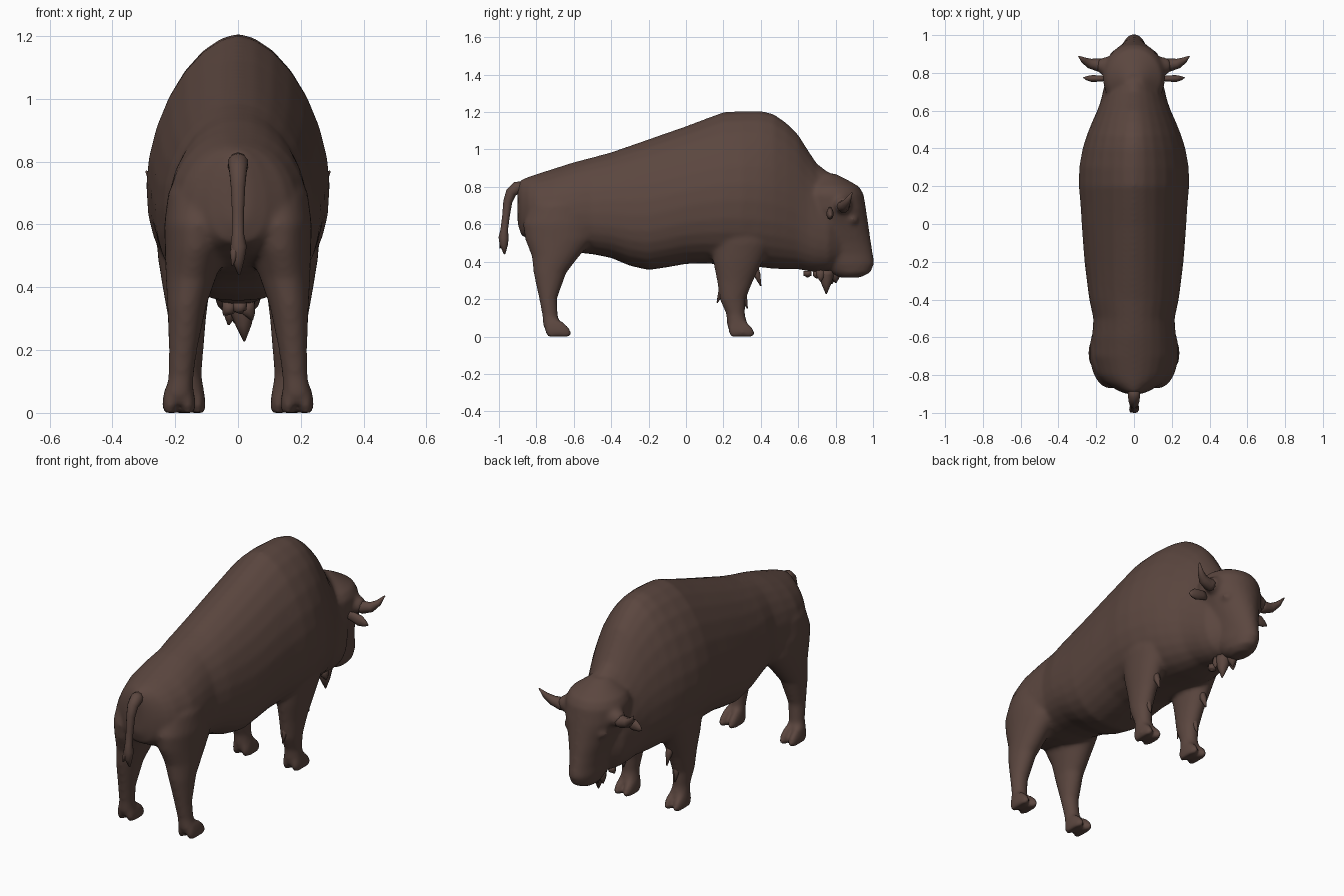
import bpy, bmesh, math
from mathutils import Vector

hide = bpy.data.materials.new("dark brown hide")
hide.diffuse_color = (0.105, 0.062, 0.050, 1)
N = 28


def power(v, e):
    return math.copysign(abs(v) ** e, v)


def loft(bm, rings):
    """Skin a list of closed rings and cap both ends."""
    loops = [[bm.verts.new(p) for p in r] for r in rings]
    for a, b in zip(loops, loops[1:]):
        n = len(a)
        for i in range(n):
            bm.faces.new((a[i], a[(i + 1) % n], b[(i + 1) % n], b[i]))
    bm.faces.new(loops[0])
    bm.faces.new(loops[-1])


def body_ring(y, top, bot, hw, pt=1.9, pb=2.4, f=0.42):
    """Egg-shaped slice across the body."""
    mid = bot + (top - bot) * f
    pts = []
    for i in range(N):
        a = 2 * math.pi * i / N
        c, s = math.cos(a), math.sin(a)
        p = pt if s > 0 else pb
        h = top - mid if s > 0 else mid - bot
        pts.append((hw * power(c, 2 / p), y, mid + h * power(s, 2 / p)))
    return pts


def flat_ring(z, y0, y1, x, hw, p=2.0, n=N):
    """Horizontal slice for legs, toes and head."""
    pts = []
    for i in range(n):
        a = 2 * math.pi * i / n
        pts.append((x + hw * power(math.cos(a), 2 / p),
                    (y0 + y1) / 2 + (y1 - y0) / 2 * power(math.sin(a), 2 / p), z))
    return pts


def tube(bm, path, flat=1.0, side=Vector((0, 0, 1)), n=10):
    """Tapered tube along (x, y, z, radius) points."""
    pts = [Vector(p[:3]) for p in path]
    rings = []
    for i, p in enumerate(pts):
        t = (pts[min(i + 1, len(pts) - 1)] - pts[max(i - 1, 0)]).normalized()
        u = t.cross(side).normalized()
        v = t.cross(u).normalized()
        r = path[i][3]
        rings.append([p + u * r * math.cos(k * 2 * math.pi / n)
                      + v * r * flat * math.sin(k * 2 * math.pi / n) for k in range(n)])
    loft(bm, rings)


def finish(name, bm):
    bmesh.ops.recalc_face_normals(bm, faces=bm.faces[:])
    me = bpy.data.meshes.new(name)
    bm.to_mesh(me)
    bm.free()
    me.materials.append(hide)
    ob = bpy.data.objects.new(name, me)
    bpy.context.collection.objects.link(ob)
    for f in me.polygons:
        f.use_smooth = True
    return ob


# torso, hump and neck: y, top, bottom, half width
bm = bmesh.new()
torso = [(-.90, .815, .60, .04), (-.88, .838, .54, .09), (-.84, .855, .52, .155),
         (-.8, .868, .50, .188),
         (-.7, .90, .47, .222), (-.6, .932, .45, .222), (-.5, .958, .44, .215),
         (-.4, .985, .42, .237), (-.3, 1.02, .378, .25), (-.2, 1.055, .355, .262),
         (-.1, 1.09, .37, .27), (0, 1.125, .388, .277), (.1, 1.163, .39, .283),
         (.2, 1.20, .385, .292), (.3, 1.207, .38, .29), (.4, 1.207, .37, .272),
         (.47, 1.19, .362, .25), (.54, 1.14, .36, .222), (.6, 1.08, .36, .195),
         (.65, 1.0, .35, .177), (.7, .925, .345, .165), (.76, .88, .35, .15),
         (.82, .83, .38, .11)]
loft(bm, [body_ring(y, t, b, w, 1.75 + .2 * min(1, max(0, .2 - y) / .6))
          for y, t, b, w in torso])

# head: z, back y, front y, half width
head = [(.315, .82, .93, .04), (.34, .77, .985, .066), (.39, .70, 1.008, .08),
        (.44, .66, 1.0, .085), (.5, .62, .99, .10), (.6, .6, .975, .132),
        (.68, .6, .963, .162), (.76, .6, .95, .165), (.80, .62, .928, .145),
        (.84, .66, .86, .09), (.87, .69, .80, .05)]
loft(bm, [flat_ring(z, a, b, 0, w) for z, a, b, w in head])

# legs: z, back y, front y, x centre, half width
front_leg = [(.8, .17, .42, .15, .07), (.65, .13, .45, .165, .095),
             (.5, .135, .46, .168, .088), (.4, .145, .41, .165, .075),
             (.3, .165, .36, .162, .06), (.2, .18, .32, .16, .05),
             (.12, .215, .315, .158, .042), (.06, .22, .33, .156, .05),
             (.03, .23, .32, .156, .045)]
hind_leg = [(.77, -.77, -.56, .10, .08), (.70, -.835, -.51, .12, .103),
            (.6, -.872, -.48, .127, .108), (.52, -.86, -.49, .135, .098),
            (.43, -.825, -.57, .15, .08), (.34, -.815, -.64, .163, .062),
            (.2, -.785, -.69, .175, .045), (.11, -.768, -.685, .182, .04),
            (.06, -.765, -.67, .188, .046), (.03, -.75, -.68, .188, .042)]
for s in (1, -1):
    for leg, heel in ((front_leg, .215), (hind_leg, -.765)):
        loft(bm, [flat_ring(z, a, b, s * x, w) for z, a, b, x, w in leg])
        # cloven toes
        cx = s * leg[-1][3]
        for d in (-.028, .028):
            toe = [(0, .02, .15, .022), (.02, .01, .157, .026),
                   (.05, .01, .14, .024), (.085, .02, .10, .015)]
            loft(bm, [flat_ring(z, heel + a, heel + b, cx + d, w, 2.2, 12)
                      for z, a, b, w in toe])
    # eye bumps and swollen horn bases
    tube(bm, [(s * .10, .87, .62, .012), (s * .113, .89, .625, .022),
              (s * .105, .92, .62, .012)])
    tube(bm, [(s * .10, .83, .71, .06), (s * .15, .835, .705, .052),
              (s * .19, .842, .698, .036)])

body = finish("body_head_and_legs", bm)
remesh = body.modifiers.new("blend parts", 'REMESH')
remesh.mode = 'VOXEL'
remesh.voxel_size = 0.011
remesh.use_smooth_shade = True
smooth = body.modifiers.new("soften seams", 'SMOOTH')
smooth.factor = 0.5
smooth.iterations = 9

# horns and ears on both sides
for s, label in ((1, "right"), (-1, "left")):
    bm = bmesh.new()
    tube(bm, [(s * .16, .84, .70, .036), (s * .19, .842, .695, .034),
              (s * .235, .85, .705, .026), (s * .268, .868, .732, .016),
              (s * .293, .888, .77, .003)])
    finish(label + "_horn", bm)
    bm = bmesh.new()
    tube(bm, [(s * .14, .77, .67, .02), (s * .18, .77, .665, .028),
              (s * .22, .77, .655, .032), (s * .25, .772, .645, .019),
              (s * .268, .775, .64, .003)], flat=.6, side=Vector((0, 1, 0)))
    finish(label + "_ear", bm)

# beard tufts: x, y, tip z, width
bm = bmesh.new()
for x, y, tip, w in ((.02, .75, .228, .042), (-.03, .78, .28, .028), (.045, .72, .295, .026),
                     (-.045, .70, .31, .022), (.01, .65, .315, .022), (-.01, .80, .285, .028)):
    tube(bm, [(x * .6, y, .35, w), (x * .7, y, .325, w * .95),
              (x * .9, y, (tip + .33) / 2, w * .6), (x, y, tip, .003)],
         side=Vector((0, 1, 0)), n=8)
finish("beard", bm)

# hair tufts on the front legs
bm = bmesh.new()
for s in (1, -1):
    for y0, y1, z in ((.215, .166, .18), (.36, .40, .27), (.29, .328, .15)):
        tube(bm, [(s * .16, y0, z + .12, .022), (s * .16, (y0 + y1) / 2, z + .06, .018),
                  (s * .16, y1, z, .003)], side=Vector((1, 0, 0)), n=8)
finish("leg_hair", bm)

# tail with a tuft at the end
bm = bmesh.new()
tube(bm, [(0, -.87, .80, .03), (0, -.905, .795, .034), (0, -.935, .77, .029),
          (0, -.953, .72, .024), (0, -.963, .64, .02), (0, -.972, .57, .02),
          (.002, -.975, .53, .027), (0, -.974, .49, .022), (.004, -.97, .44, .004)],
     side=Vector((1, 0, 0)))
tube(bm, [(0, -.972, .55, .012), (-.012, -.985, .51, .014), (-.018, -.995, .47, .003)],
     side=Vector((1, 0, 0)), n=8)
finish("tail", bm)
